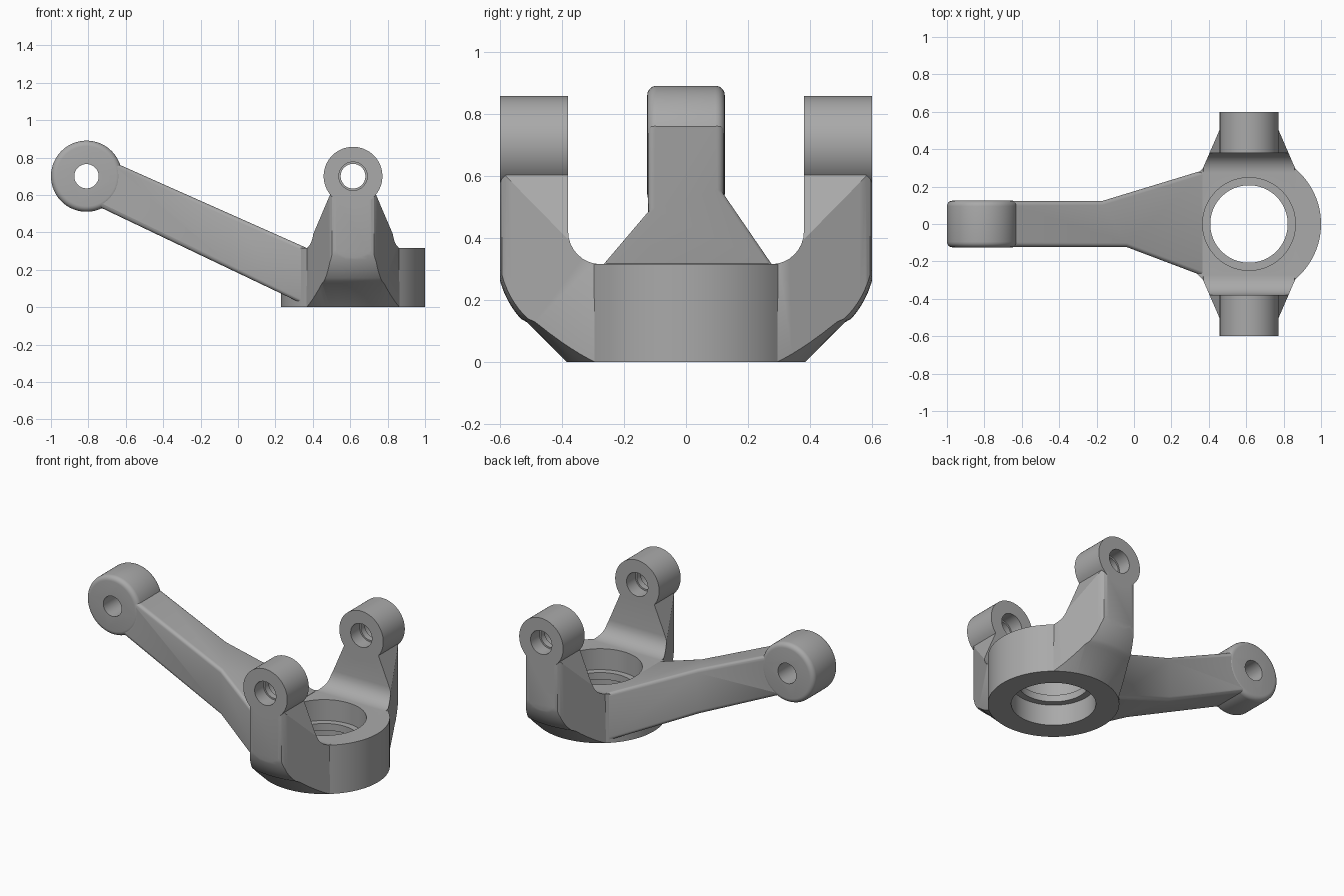
import bpy, bmesh, math
from mathutils import Matrix, Vector

if "Cube" in bpy.data.objects:
    bpy.data.objects.remove(bpy.data.objects["Cube"])

CX = 0.615                      # axis of the hub and fork
grey = bpy.data.materials.new("plain grey")
grey.diffuse_color = (0.40, 0.40, 0.40, 1)
grey.use_nodes = True
grey.node_tree.nodes["Principled BSDF"].inputs["Base Color"].default_value = grey.diffuse_color


def finish(bm, name):
    bmesh.ops.recalc_face_normals(bm, faces=bm.faces)
    me = bpy.data.meshes.new(name)
    bm.to_mesh(me)
    bm.free()
    me.materials.append(grey)
    ob = bpy.data.objects.new(name, me)
    bpy.context.collection.objects.link(ob)
    return ob


def lathe(name, profile, centre, along_y=False, n=96):
    """Solid of revolution from (radius, height) points, capped at both ends."""
    bm = bmesh.new()
    rings = [[bm.verts.new((r * math.cos(2 * math.pi * i / n), r * math.sin(2 * math.pi * i / n), h))
              for i in range(n)] for r, h in profile]
    for a, b in zip(rings, rings[1:]):
        for i in range(n):
            j = (i + 1) % n
            bm.faces.new((a[i], a[j], b[j], b[i]))
    bm.faces.new(rings[0])
    bm.faces.new(rings[-1])
    if along_y:
        bm.transform(Matrix.Rotation(-math.pi / 2, 4, 'X'))
    bm.transform(Matrix.Translation(centre))
    return finish(bm, name)


def prism(name, pts, lo, hi, place):
    """Extrude a 2D outline; place(u, v, w) gives the 3D point."""
    bm = bmesh.new()
    a = [bm.verts.new(place(u, v, lo)) for u, v in pts]
    b = [bm.verts.new(place(u, v, hi)) for u, v in pts]
    bm.faces.new(a)
    bm.faces.new(b)
    for i in range(len(pts)):
        j = (i + 1) % len(pts)
        bm.faces.new((a[i], a[j], b[j], b[i]))
    return finish(bm, name)


def combine(ob, other, op):
    m = ob.modifiers.new("cut", 'BOOLEAN')
    m.operation, m.object, m.solver = op, other, 'EXACT'
    bpy.context.view_layer.objects.active = ob
    bpy.ops.object.modifier_apply(modifier=m.name)
    bpy.data.objects.remove(other)


def arc(cx, cy, r, a0, a1, n=8):
    return [(cx + r * math.cos(math.radians(a0 + (a1 - a0) * i / n)),
             cy + r * math.sin(math.radians(a0 + (a1 - a0) * i / n))) for i in range(n + 1)]


def XY(u, v, w): return (u, v, w)
def XZ(u, v, w): return (u, w, v)
def YZ(u, v, w): return (w, u, v)


# fork: bowl-shaped solid trimmed by plan and front outlines, with a U channel
bowl = [(0.385, 0), (0.513, 0.128)] + arc(0.31, 0.34, 0.30, -42, 0, 10) + arc(0.58, 0.585, 0.03, 0, 90, 5)
body = lathe("steering_knuckle", bowl, (CX, 0, 0))
half = [(0.25, 0.29), (0.133, 0.56), (0.124, 0.58), (0.112, 0.594), (0.095, 0.60)]
plan = ([(CX + x, y) for x, y in half] + [(CX - x, y) for x, y in reversed(half)]
        + [(CX - x, -y) for x, y in half] + [(CX + x, -y) for x, y in reversed(half)])
combine(body, prism("plan_trim", plan, -0.1, 1, XY), 'INTERSECT')
front = [(-0.25, -0.1), (0.25, -0.1), (0.245, 0.315), (0.115, 0.62), (-0.115, 0.62), (-0.245, 0.315)]
combine(body, prism("front_trim", [(CX + x, z) for x, z in front], -1, 1, XZ), 'INTERSECT')
fillet = arc(0.275, 0.42, 0.105, -90, 0)
channel = fillet + [(0.38, 1), (-0.38, 1)] + [(-y, z) for y, z in reversed(fillet)]
combine(body, prism("channel", channel, 0, 1.3, YZ), 'DIFFERENCE')

# hub ring
combine(body, lathe("hub", [(0.385, 0), (0.385, 0.315)], (CX, 0, 0), n=128), 'UNION')

# lever: side outline crossed with the flared plan, long edges rounded
lever = prism("lever", [(-0.75, 0.813), (0.366, 0.317), (0.366, 0.008), (-0.75, 0.54)], -0.5, 0.5, XZ)
flare = [(-0.9, -0.123), (-0.04, -0.123), (0.5, -0.327), (0.5, 0.327), (-0.17, 0.123), (-0.9, 0.123)]
combine(lever, prism("lever_plan", flare, -1, 2, XY), 'INTERSECT')
bm = bmesh.new()
bm.from_mesh(lever.data)
long_edges = [e for e in bm.edges if len(e.link_faces) == 2 and e.calc_face_angle() > 0.9
              and abs(e.verts[0].co.x - e.verts[1].co.x) > 0.1]
bmesh.ops.bevel(bm, geom=long_edges, offset=0.022, segments=4, profile=0.5, affect='EDGES')
bm.to_mesh(lever.data)
bm.free()
combine(body, lever, 'UNION')

# lever eye with rounded rims
eye = arc(0.16, -0.095, 0.03, -90, 0, 5) + arc(0.16, 0.095, 0.03, 0, 90, 5)
combine(body, lathe("lever_eye", eye, (-0.81, 0, 0.70), True), 'UNION')

# fork barrels
for s in (-1, 1):
    combine(body, lathe("barrel", [(0.157, -0.11), (0.157, 0.11)], (CX, s * 0.49, 0.70), True), 'UNION')

# bores: stepped hub seat, stepped barrel holes, plain eye hole
combine(body, lathe("hub_bore", [(0.248, -0.1), (0.248, 0.135), (0.207, 0.135), (0.207, 0.18),
                                 (0.248, 0.18), (0.248, 0.5)], (CX, 0, 0), n=128), 'DIFFERENCE')
for s in (-1, 1):
    combine(body, lathe("barrel_bore", [(0.076, -0.15), (0.076, -0.02), (0.066, -0.02), (0.066, 0.02),
                                        (0.076, 0.02), (0.076, 0.15)], (CX, s * 0.49, 0.70), True, 64),
            'DIFFERENCE')
combine(body, lathe("eye_bore", [(0.065, -0.3), (0.065, 0.3)], (-0.81, 0, 0.70), True, 64), 'DIFFERENCE')

# shading
body.data.materials.clear()
body.data.materials.append(grey)
bpy.ops.object.select_all(action='DESELECT')
body.select_set(True)
bpy.context.view_layer.objects.active = body
bpy.ops.object.shade_smooth_by_angle(angle=math.radians(25))
